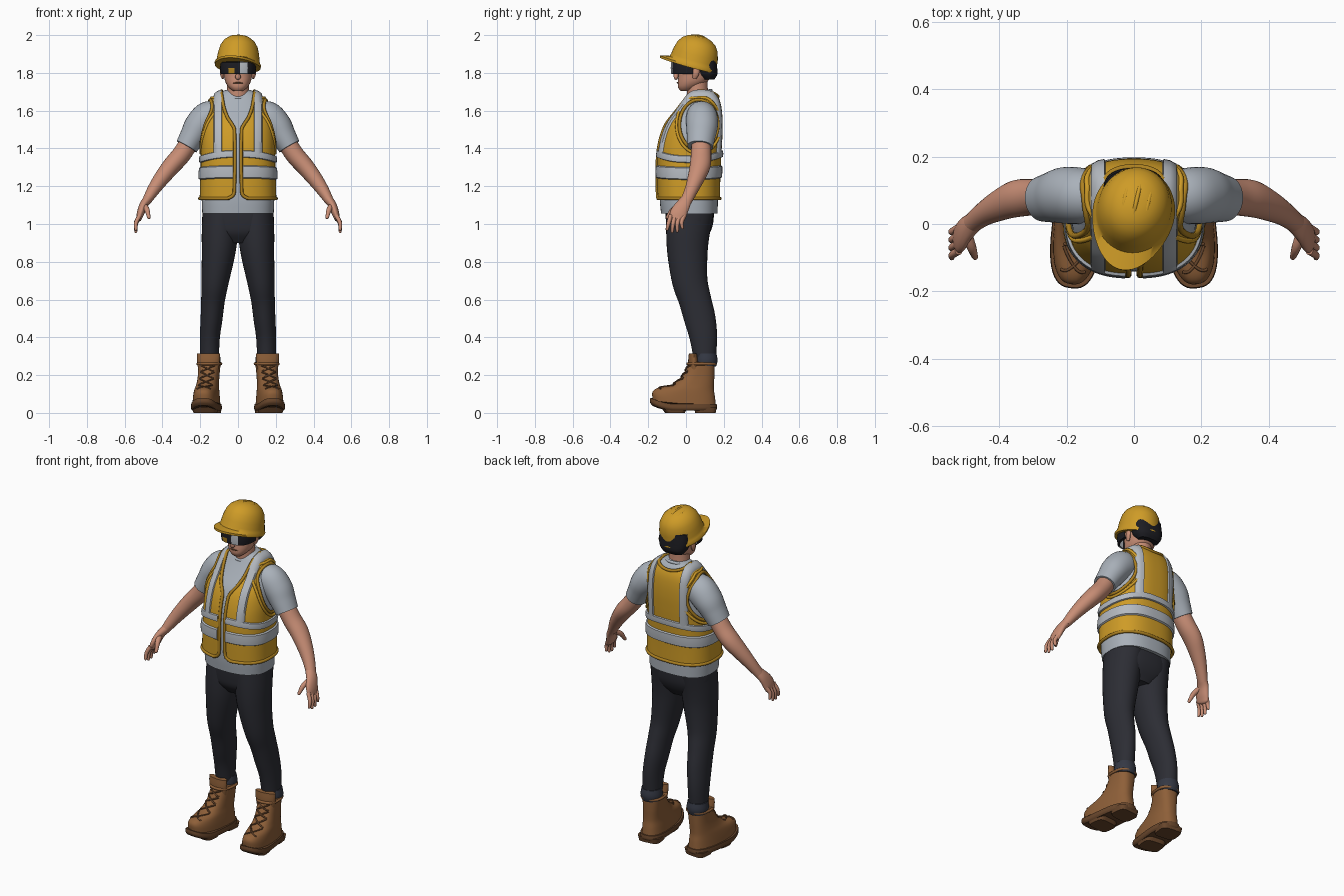
import bpy, math
from mathutils import Vector, Matrix

if "Cube" in bpy.data.objects:
    bpy.data.objects.remove(bpy.data.objects["Cube"])


def material(name, *rgb):
    m = bpy.data.materials.new(name)
    m.use_nodes = True
    m.diffuse_color = (*rgb, 1)
    m.node_tree.nodes["Principled BSDF"].inputs["Base Color"].default_value = (*rgb, 1)
    return m


YELLOW = material("safety yellow", .62, .33, .02)
TRIM = material("dark yellow trim", .42, .22, .015)
SHIRT = material("shirt grey", .40, .44, .49)
SILVER = material("reflective silver", .46, .49, .53)
SKIN = material("skin", .58, .27, .18)
TROUSER = material("charcoal trousers", .025, .026, .034)
CUFF = material("navy cuff", .035, .04, .058)
BOOT = material("brown leather", .27, .115, .04)
SOLE = material("dark brown sole", .14, .062, .025)
BLACK = material("black", .012, .012, .016)


def spline(keys, t):
    """Smooth values through rows whose first entry is the parameter."""
    t = min(max(t, keys[0][0]), keys[-1][0])
    i = 0
    while i < len(keys) - 2 and t > keys[i + 1][0]:
        i += 1
    a, b = keys[i], keys[i + 1]
    p, q = keys[max(i - 1, 0)], keys[min(i + 2, len(keys) - 1)]
    h = b[0] - a[0]
    s = (t - a[0]) / h
    out = []
    for k in range(1, len(a)):
        m0 = (b[k] - p[k]) / (b[0] - p[0]) * h
        m1 = (q[k] - a[k]) / (q[0] - a[0]) * h
        out.append(a[k] + s * m0 + s * s * (3 * (b[k] - a[k]) - 2 * m0 - m1)
                   + s ** 3 * (2 * (a[k] - b[k]) + m0 + m1))
    return out


def grid(name, rows, mats, closed=True, caps=True, drop=None, flip=False, paint=None):
    """Skin a list of point rows into one smooth object."""
    n, verts, faces = len(rows[0]), [p for r in rows for p in r], []
    for j in range(len(rows) - 1):
        for i in range(n if closed else n - 1):
            k = (i + 1) % n
            f = (j * n + i, j * n + k, j * n + n + k, j * n + n + i)
            if not (drop and drop(sum((Vector(verts[v]) for v in f), Vector()) / 4)):
                faces.append(f)
    if caps and closed:
        faces += [tuple(reversed(range(n))), tuple(range(len(verts) - n, len(verts)))]
    if flip:
        faces = [tuple(reversed(f)) for f in faces]
    me = bpy.data.meshes.new(name)
    me.from_pydata(verts, [], faces)
    for m in mats if isinstance(mats, list) else [mats]:
        me.materials.append(m)
    if paint:
        for f in me.polygons:
            f.material_index = paint(f.center)
    me.shade_smooth()
    me.set_sharp_from_angle(angle=math.radians(45))
    ob = bpy.data.objects.new(name, me)
    bpy.context.collection.objects.link(ob)
    return ob


def power(v, e):
    return math.copysign(abs(v) ** e, v)


def ring(z, front, back, rx, cx=0, a=0.0, o=0.0, n=2.5):
    return Vector((cx + (rx + o) * power(math.cos(a), 2 / n),
                   (front + back) / 2 + ((back - front) / 2 + o) * power(math.sin(a), 2 / n), z))


def loft(name, keys, mats, n=2.5, rows=24, seg=48, o=0.0, warp=None, **kw):
    """Stack of horizontal rounded sections: z, front, back, half width, centre x."""
    out = []
    for j in range(rows + 1):
        z = keys[0][0] + (keys[-1][0] - keys[0][0]) * j / rows
        out.append([ring(z, *spline(keys, z), a=math.tau * i / seg - math.pi / 2, o=o, n=n) for i in range(seg)])
    if warp:
        out = [[warp(p) for p in r] for r in out]
    return grid(name, out, mats, **kw)


def limb(name, pts, mat, side=1, tip=False, seg=20, sub=5):
    """Tube along points: x, y, z, depth radius, width radius."""
    keys = [(i, *p) for i, p in enumerate(pts)]
    cen = [spline(keys, i / sub) for i in range((len(pts) - 1) * sub + 1)]
    rings = []
    for i, c in enumerate(cen):
        t = (Vector(cen[min(i + 1, len(cen) - 1)][:3]) - Vector(cen[max(i - 1, 0)][:3])).normalized()
        rings.append((Vector(c[:3]), t, c[3], c[4]))
    if tip:
        c, t, a, b = rings[-1]
        rings += [(c + t * b * math.sin(k), t, a * math.cos(k), b * math.cos(k)) for k in (.5, 1, 1.45)]
    rows = []
    for c, t, a, b in rings:
        u = Vector((0, 1, 0))
        u = (u - t * u.dot(t)).normalized()
        v = t.cross(u)
        ps = [c + u * a * math.cos(math.tau * i / seg) + v * b * math.sin(math.tau * i / seg) for i in range(seg)]
        rows.append([Vector((p.x * side, p.y, p.z)) for p in ps])
    return grid(name, rows, mat, flip=side < 0)


def cord(name, pts, radius, mat, cyclic=False):
    """Round piping through points."""
    cu = bpy.data.curves.new(name, 'CURVE')
    cu.dimensions, cu.bevel_depth, cu.bevel_resolution = '3D', radius, 2
    cu.use_fill_caps = True
    sp = cu.splines.new('POLY')
    sp.points.add(len(pts) - 1)
    for p, q in zip(sp.points, pts):
        p.co = (*q, 1)
    sp.use_cyclic_u = cyclic
    cu.materials.append(mat)
    for s in cu.splines:
        s.use_smooth = True
    ob = bpy.data.objects.new(name, cu)
    bpy.context.collection.objects.link(ob)
    return ob


# Torso shape shared by shirt and vest
TORSO = [(1.055, -.143, .178, .2), (1.13, -.15, .18, .203), (1.25, -.152, .182, .2), (1.36, -.15, .187, .196),
         (1.45, -.135, .192, .195), (1.53, -.105, .194, .188), (1.6, -.055, .19, .172),
         (1.65, -.02, .18, .152), (1.69, .005, .16, .115), (1.71, .02, .14, .075)]


def torso_y(x, z, s, o=0.0):
    f, b, rx = spline(TORSO, z)
    return (f + b) / 2 + s * ((b - f) / 2 + o) * max(0, 1 - abs(x / (rx + o)) ** 2.5) ** .4


def torso_x(y, z, o=0.0):
    f, b, rx = spline(TORSO, z)
    return (rx + o) * max(0, 1 - abs((y - (f + b) / 2) / ((b - f) / 2 + o)) ** 2.5) ** .4


loft("shirt_body", TORSO, SHIRT, rows=40, seg=64, o=-.011)

# Vest shell, open at the front, neck and arms
EDGE = [(1.135, .05), (1.15, .024), (1.18, .016), (1.5, .016), (1.53, .03), (1.56, .05), (1.61, .07), (1.69, .085)]
ARM_Y, ARM_Z, ARM_RY, ARM_RZ = .067, 1.525, .1, .13


def vest_gap(p):
    f, b, _ = spline(TORSO, p.z)
    if p.y < (f + b) / 2 and abs(p.x) < spline(EDGE, p.z)[0]:
        return True
    if abs(p.x) < .085 and p.z > 1.675 + .02 * (p.x / .085) ** 2:
        return True
    return abs(p.x) > .1 and ((p.y - ARM_Y) / ARM_RY) ** 2 + ((p.z - ARM_Z) / ARM_RZ) ** 2 < 1


loft("vest", [(1.135, *spline(TORSO, 1.135))] + TORSO[2:], YELLOW, rows=96, seg=160, caps=False, drop=vest_gap)

# Vest piping: front edge with neck, hem, armholes
zs = [1.135 + .555 * i / 50 for i in range(51)]
front = [(spline(EDGE, z)[0] + .003, torso_y(spline(EDGE, z)[0], z, -1), z) for z in zs] + [(.087, .08, 1.705)]
nape = []
for i in range(21):
    x = .085 - .17 * i / 20
    z = 1.675 + .02 * (x / .085) ** 2
    nape.append((x, torso_y(x, z, 1), z))
cord("vest_front_piping", front + nape + [(-x, y, z) for x, y, z in reversed(front)], .009, TRIM)
sweep = [-math.pi / 2 + .178 + (math.tau - .356) * i / 80 for i in range(81)]
cord("vest_hem_piping", [ring(1.135, *spline(TORSO, 1.135), a=a) for a in sweep], .009, TRIM)
for s, side in ((1, "left"), (-1, "right")):
    for scale, r, m, o in ((1.02, .009, TRIM, 0), (1.17, .008, YELLOW, .001)):
        loop = []
        for i in range(64):
            a = math.tau * i / 64
            y, z = ARM_Y + ARM_RY * scale * math.cos(a), ARM_Z + ARM_RZ * (scale * .98 + .02) * math.sin(a)
            loop.append((s * torso_x(y, min(z, 1.668), o), y, min(z, 1.668)))
        cord(side + "_armhole_piping", loop, r, m, True)

# Reflective bands around the waist
BEVEL = ((-1, 0), (-.85, .008), (0, .01), (.85, .008), (1, 0))
for name, z0, rise, half in (("upper_band", 1.343, .028, .019), ("lower_band", 1.268, .008, .034)):
    rows = []
    for k, o in BEVEL:
        row = []
        for i in range(121):
            a = -math.pi / 2 + .075 + (math.tau - .15) * i / 120
            z = z0 + rise * math.sin(a) ** 2 + k * half
            row.append(ring(z, *spline(TORSO, z), a=a, o=o))
        rows.append(row)
    grid(name, rows, SILVER, closed=False)

# Reflective straps over the shoulders
for s, side in ((1, "left"), (-1, "right")):
    rows = []
    for k, o in BEVEL:
        x = .107 + .022 * k
        lo, hi = 1.5, 1.71
        for _ in range(30):
            mid = (lo + hi) / 2
            lo, hi = (mid, hi) if spline(TORSO, mid)[2] + o > x else (lo, mid)
        row = []
        for i in range(61):
            t = math.pi * i / 60
            z = 1.37 + (lo - 1.37) * math.sin(t)
            row.append((s * x, torso_y(x, z, -1 if t < math.pi / 2 else 1, o), z + o * math.sin(t) * .5))
        rows.append(row)
    grid(side + "_strap", rows, SILVER, closed=False, flip=s > 0)

# Trousers
loft("trouser_seat", [(.9, -.06, .09, .08), (.95, -.095, .125, .165), (1.0, -.105, .143, .186),
                      (1.09, -.11, .15, .187)], TROUSER)

SHAFT = [(.04, -.178, .158, .07, .157), (.085, -.178, .153, .067, .157), (.12, -.145, .148, .063, .157),
         (.15, -.075, .148, .058, .156), (.19, -.025, .15, .056, .154), (.25, .01, .152, .058, .152),
         (.27, .016, .152, .06, .152)]


def spring(p):
    lift = max(0, (-.06 - p.y) / .12)
    return Vector((p.x, p.y, p.z + .028 * lift * lift))


for s, side in ((1, "left_"), (-1, "right_")):
    limb(side + "leg", [(.09, .022, 1.07, .125, .098), (.096, .01, .95, .115, .096), (.104, .008, .84, .106, .088),
                        (.121, .02, .7, .094, .073), (.132, .047, .6, .086, .063), (.14, .073, .5, .083, .058),
                        (.149, .092, .4, .073, .053), (.152, .1, .28, .058, .05)], TROUSER, s, seg=32)
    limb(side + "trouser_cuff", [(.152, .104, .25, .056, .058), (.152, .106, .28, .061, .06),
                                 (.152, .106, .315, .055, .055)], CUFF, s, seg=32)

    # Boots turned slightly outward
    turn = Matrix.Translation((s * .155, .08, 0)) @ Matrix.Rotation(s * .11, 4, 'Z') @ Matrix.Translation((-s * .155, -.08, 0))
    mir = [(z, f, b, r, c * s) for z, f, b, r, c in SHAFT]
    boot = [loft(side + "boot", mir, BOOT, rows=30, warp=spring),
            loft(side + "sole", [(.012, -.18, .155, .07, s * .157), (.022, -.192, .164, .077, s * .157),
                                 (.046, -.19, .162, .075, s * .157)], SOLE, rows=6, n=2.7, warp=spring),
            loft(side + "heel", [(0, .05, .155, .062, s * .157), (.03, .045, .16, .068, s * .157)], SOLE, rows=2, n=4),
            loft(side + "tread", [(0, -.11, -.01, .062, s * .157), (.03, -.13, .005, .07, s * .157)], SOLE, rows=2, n=4),
            limb(side + "boot_tongue", [(.152, .045, .2, .03, .05), (.152, .038, .27, .026, .06),
                                        (.152, .036, .315, .02, .061)], BOOT, s)]
    collar = [ring(.26, .01, .155, .06, s * .152, a=math.tau * i / 40) for i in range(40)]
    boot.append(cord(side + "boot_collar", collar, .008, BOOT, True))
    for z in (.13, .165, .2, .235):
        for d in (1, -1):
            pts = []
            for i in range(13):
                k = i / 6 - 1
                h = z + .016 * k * d
                f, b, rx, cx = spline(SHAFT, h)
                x = .036 * k
                y = (f + b) / 2 - ((b - f) / 2 + .002) * (1 - abs(x / rx) ** 2.5) ** .4
                pts.append((s * cx + x, y, spring(Vector((0, y, h))).z))
            boot.append(cord(side + "lace", pts, .0045, SOLE))
    for ob in boot:
        ob.matrix_world = turn

    # Sleeve, arm and hand
    limb(side + "sleeve", [(.1, .075, 1.575, .07, .07), (.155, .083, 1.565, .083, .085), (.205, .085, 1.52, .084, .079),
                           (.24, .08, 1.465, .076, .068), (.272, .075, 1.41, .068, .06)], SHIRT, s, seg=32)
    limb(side + "arm", [(.24, .08, 1.46, .05, .05), (.298, .08, 1.37, .054, .05), (.35, .075, 1.31, .055, .048),
                        (.4, .055, 1.248, .046, .042), (.445, .03, 1.185, .036, .034), (.485, .0, 1.12, .03, .024)],
         SKIN, s, seg=24)
    limb(side + "palm", [(.475, .006, 1.135, .03, .025), (.5, -.016, 1.1, .038, .022), (.515, -.038, 1.06, .045, .02),
                         (.524, -.047, 1.03, .042, .015)], SKIN, s, True)
    for i, length in enumerate((.058, .07, .067, .05)):
        y = -.08 + .023 * i
        limb(side + "finger", [(.521, y, 1.045, .012, .012), (.54, y - .012, 1.035 - length * .5, .011, .011),
                               (.541, y - .02 + .004 * i, 1.03 - length, .008, .008)], SKIN, s, True, 10, 4)
    limb(side + "thumb", [(.498, -.025, 1.1, .016, .016), (.482, -.07, 1.075, .014, .014),
                          (.472, -.098, 1.035, .009, .009)], SKIN, s, True, 12, 4)
    limb(side + "ear", [(.08, .045, 1.77, .01, .006), (.085, .052, 1.795, .017, .01), (.086, .056, 1.825, .016, .009)],
         SKIN, s, True, 12)

# Neck, head, face and hair
limb("neck", [(0, .075, 1.6, .065, .07), (0, .062, 1.68, .056, .06), (0, .058, 1.78, .056, .056)], SKIN, seg=32)
cord("shirt_collar", [(.068 * math.cos(a), .07 + .062 * math.sin(a), 1.687 + .02 * math.sin(a))
                      for a in (math.tau * i / 40 for i in range(40))], .009, SHIRT, True)
loft("head", [(1.703, -.028, .02, .024), (1.72, -.041, .06, .046), (1.75, -.043, .11, .066), (1.79, -.04, .135, .075),
              (1.84, -.042, .145, .08), (1.89, -.035, .145, .08), (1.93, 0, .12, .06)], SKIN, n=2.2)
limb("nose", [(0, -.04, 1.83, .008, .008), (0, -.052, 1.795, .012, .011), (0, -.053, 1.778, .012, .015)], SKIN, tip=True)
limb("mouth", [(-.024, -.035, 1.746, .005, .002), (0, -.045, 1.748, .005, .004), (.024, -.035, 1.746, .005, .002)], SOLE)
loft("hair", [(1.765, .09, .15, .062), (1.79, .06, .165, .08), (1.83, .045, .165, .09), (1.89, .02, .16, .09)], BLACK)

# Wraparound safety glasses
rows = []
for z, o in ((1.793, -.012), (1.796, 0), (1.825, .003), (1.856, 0), (1.859, -.012)):
    rows.append([ring(z, -.078, .15, .092, a=-math.pi + math.pi * i / 64, o=o, n=2.8) for i in range(65)])


def lens_paint(c):
    if .012 < c.x < .05 and c.y < 0:
        return 1
    return 2 if -.05 < c.x < -.02 and c.z < 1.825 and c.y < 0 else 0


grid("safety_glasses", rows, [BLACK, SILVER, TRIM], closed=False, drop=lambda c: c.y > .03, paint=lens_paint)

# Hard hat: dome, peaked brim and ridges
HAT = Matrix.Translation((0, .038, 1.852)) @ Matrix.Rotation(-.23, 4, 'Z') @ Matrix.Rotation(-.27, 4, 'X')
PROFILE = ((.93, -.018), (1.07, -.02), (1.09, -.008), (1.03, .004), (1, .02), (.97, .05), (.88, .09),
           (.73, .118), (.5, .138), (.25, .147), (.02, .15))
rows = []
for k, h in PROFILE:
    row = []
    for i in range(64):
        a = math.tau * i / 64
        peak = .045 * max(0, -math.sin(a)) ** 2 if k > 1.05 else 0
        row.append((.112 * k * math.cos(a), .126 * k * math.sin(a) - peak, h))
    rows.append(row)
grid("hard_hat", rows, YELLOW).matrix_world = HAT
for x in (-.035, 0, .035):
    pts = []
    for i in range(33):
        a = math.pi * (.1 + .8 * i / 32)
        w = math.sqrt(1 - (x / .112) ** 2)
        pts.append((x, .12 * w * math.cos(a), .147 * w * math.sin(a)))
    cord("hat_ridge", pts, .007, YELLOW).matrix_world = HAT
